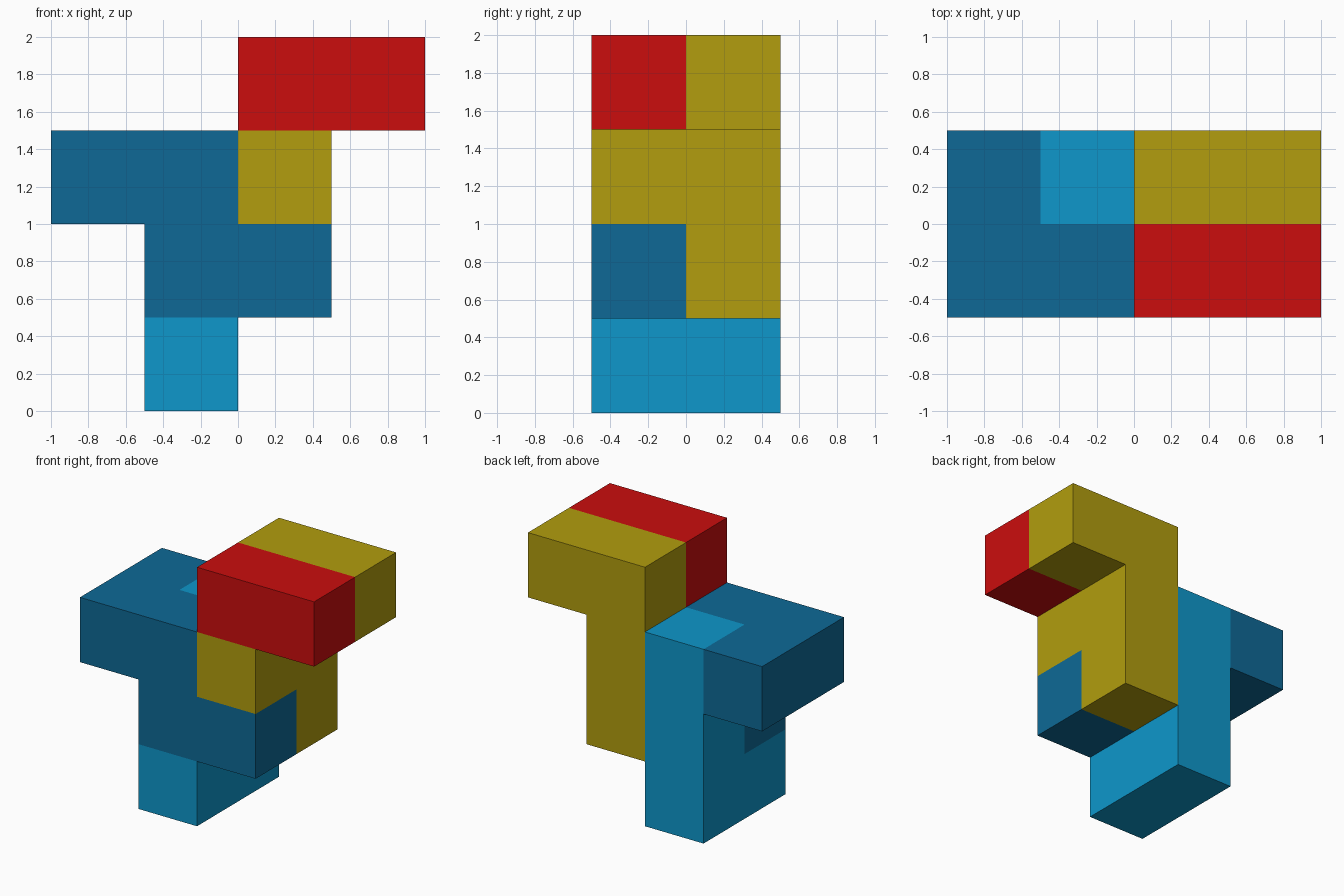
import bpy
import bmesh
from mathutils import Vector

if "Cube" in bpy.data.objects:
    bpy.data.objects.remove(bpy.data.objects["Cube"])

CELL = 0.5
ORIGIN = Vector((-1.0, -0.5, 0.0))   # corner of grid cell (0, 0, 0)


def linear(c):
    c /= 255
    return c / 12.92 if c <= 0.04045 else ((c + 0.055) / 1.055) ** 2.4


def material(name, rgb):
    mat = bpy.data.materials.new(name)
    mat.diffuse_color = (*map(linear, rgb), 1.0)
    mat.use_nodes = True
    mat.node_tree.nodes["Principled BSDF"].inputs["Base Color"].default_value = mat.diffuse_color
    return mat


def block(name, cells, mat):
    """Closed block made of unit cells (column, depth, layer), skipping shared faces."""
    bm = bmesh.new()
    filled = set(cells)
    verts = {}

    def vert(p):
        if p not in verts:
            verts[p] = bm.verts.new(ORIGIN + Vector(p) * CELL)
        return verts[p]

    for cell in cells:
        for axis in range(3):
            u, v = (axis + 1) % 3, (axis + 2) % 3
            for side in (0, 1):
                near = list(cell)
                near[axis] += 2 * side - 1
                if tuple(near) in filled:
                    continue
                corners = []
                for a, b in ((0, 0), (1, 0), (1, 1), (0, 1)):
                    p = list(cell)
                    p[axis] += side
                    p[u] += a
                    p[v] += b
                    corners.append(vert(tuple(p)))
                bm.faces.new(corners if side else corners[::-1])

    # Merge coplanar squares into clean flat faces
    bmesh.ops.dissolve_limit(bm, angle_limit=0.01, verts=bm.verts[:], edges=bm.edges[:])
    mesh = bpy.data.meshes.new(name)
    bm.to_mesh(mesh)
    bm.free()
    mesh.materials.append(mat)
    obj = bpy.data.objects.new(name, mesh)
    bpy.context.collection.objects.link(obj)
    return obj


# Foot with a tall post at the back
block("foot_post", [(1, 0, 0), (1, 1, 0), (1, 1, 1), (1, 1, 2)],
      material("light blue", (14, 151, 203)))

# Stepped block: left overhang at the third layer, front step below it
block("left_step", [(0, 1, 2), (0, 0, 2), (1, 0, 2), (1, 0, 1), (2, 0, 1)],
      material("dark blue", (14, 105, 150)))

# Back column with a front stub and a top arm
block("back_column", [(2, 1, 1), (2, 1, 2), (2, 0, 2), (2, 1, 3), (3, 1, 3)],
      material("yellow", (178, 157, 14)))

# Bar on top at the front
block("top_bar", [(2, 0, 3), (3, 0, 3)], material("red", (203, 13, 13)))
